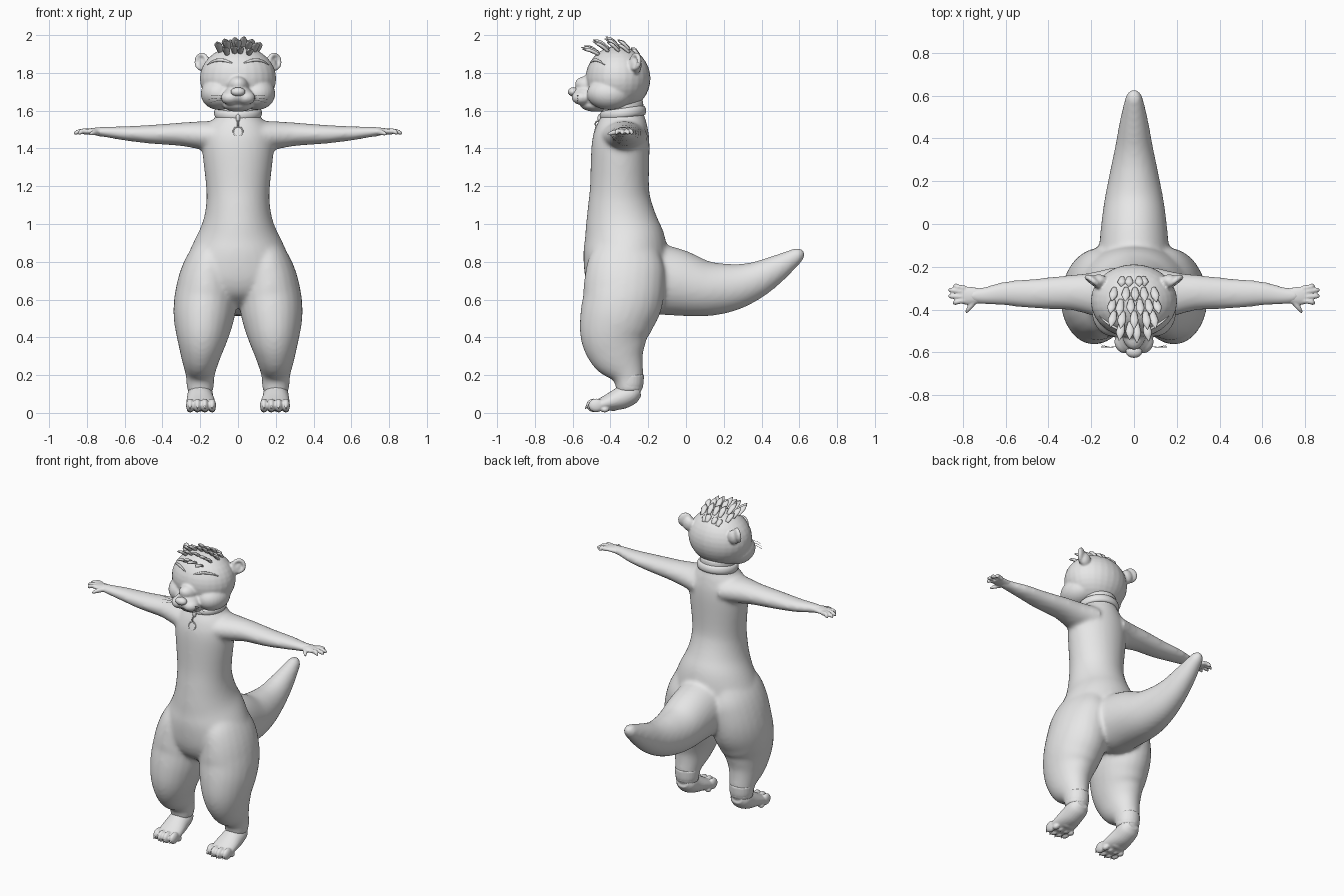
import bpy, bmesh, math, random
from mathutils import Vector, Matrix

random.seed(4)
if "Cube" in bpy.data.objects:
    bpy.data.objects.remove(bpy.data.objects["Cube"])

X, Y, Z = Vector((1, 0, 0)), Vector((0, 1, 0)), Vector((0, 0, 1))
SIDES = (1, -1)

grey = bpy.data.materials.new("plain grey")
grey.use_nodes = True
grey.diffuse_color = (0.8, 0.8, 0.8, 1)
grey.node_tree.nodes["Principled BSDF"].inputs["Base Color"].default_value = (0.8, 0.8, 0.8, 1)


def make(name, bm, voxel=0, smooth=0):
    """Turn a bmesh into an object, optionally fused and softened."""
    bmesh.ops.recalc_face_normals(bm, faces=bm.faces[:])
    for f in bm.faces:
        f.smooth = True
    mesh = bpy.data.meshes.new(name)
    bm.to_mesh(mesh)
    bm.free()
    mesh.materials.append(grey)
    obj = bpy.data.objects.new(name, mesh)
    bpy.context.collection.objects.link(obj)
    if voxel:
        fuse = obj.modifiers.new("fuse", "REMESH")
        fuse.mode = "VOXEL"
        fuse.voxel_size = voxel
        fuse.use_smooth_shade = True
        soft = obj.modifiers.new("soften", "SMOOTH")
        soft.factor = 0.5
        soft.iterations = smooth
    return obj


def loft(bm, rows, side=X, seg=24, steps=4):
    """Skin elliptical rings (x, y, z, side radius, other radius) along a smooth path."""
    rows = [Vector(r) for r in rows]
    pts = []
    for i in range(len(rows) - 1):
        p0, p1 = rows[max(i - 1, 0)], rows[i]
        p2, p3 = rows[i + 1], rows[min(i + 2, len(rows) - 1)]
        for k in range(steps):
            t = k / steps
            pts.append((p1 * 2 + (p2 - p0) * t + (p0 * 2 - p1 * 5 + p2 * 4 - p3) * t ** 2
                        + (p1 * 3 - p0 - p2 * 3 + p3) * t ** 3) * 0.5)
    pts.append(rows[-1])
    loops = []
    for i, p in enumerate(pts):
        a, b = pts[max(i - 1, 0)], pts[min(i + 1, len(pts) - 1)]
        tan = (Vector(b[:3]) - Vector(a[:3])).normalized()
        up = tan.cross(side).normalized()
        across = up.cross(tan)
        ring_verts = []
        for k in range(seg):
            ang = math.tau * k / seg
            ring_verts.append(bm.verts.new(Vector(p[:3]) + across * math.cos(ang) * max(p[3], 0.001)
                                           + up * math.sin(ang) * max(p[4], 0.001)))
        loops.append(ring_verts)
    for a, b in zip(loops, loops[1:]):
        for k in range(seg):
            n = (k + 1) % seg
            bm.faces.new((a[k], a[n], b[n], b[k]))
    bm.faces.new(loops[0])
    bm.faces.new(loops[-1])


def ball(bm, loc, size, axis=Z):
    m = Matrix.Translation(loc) @ axis.to_track_quat("Z", "Y").to_matrix().to_4x4()
    bmesh.ops.create_uvsphere(bm, u_segments=28, v_segments=18, radius=1,
                              matrix=m @ Matrix.Diagonal((*size, 1)))


def ring(bm, loc, axis, radii, tube, n=40, m=12):
    """Torus with elliptical outline and elliptical tube."""
    mat = Matrix.Translation(loc) @ axis.to_track_quat("Z", "Y").to_matrix().to_4x4()
    grid = []
    for i in range(n):
        a = math.tau * i / n
        row = []
        for j in range(m):
            b = math.tau * j / m
            d = tube[0] * math.cos(b)
            row.append(bm.verts.new(mat @ Vector(((radii[0] + d) * math.cos(a),
                                                  (radii[1] + d) * math.sin(a), tube[1] * math.sin(b)))))
        grid.append(row)
    for i in range(n):
        for j in range(m):
            p, q, k = grid[i], grid[(i + 1) % n], (j + 1) % m
            bm.faces.new((p[j], q[j], q[k], p[k]))


# Body: torso, tail, arms and legs fused into one soft skin
bm = bmesh.new()
loft(bm, [(0, -.335, 1.66, .11, .11), (0, -.335, 1.58, .112, .112), (0, -.335, 1.54, .145, .127),
          (0, -.34, 1.48, .18, .145), (0, -.347, 1.4, .19, .154), (0, -.352, 1.2, .169, .156),
          (0, -.35, 1.1, .169, .17), (0, -.34, 1.0, .19, .193), (0, -.325, .9, .237, .217),
          (0, -.32, .8, .278, .222), (0, -.32, .7, .29, .21), (0, -.32, .62, .24, .17),
          (0, -.32, .56, .1, .08)], seg=36)
loft(bm, [(0, -.26, .76, .15, .17), (0, -.17, .715, .165, .185), (0, -.05, .69, .158, .177),
          (0, .1, .658, .14, .148), (0, .24, .665, .113, .126), (0, .36, .7, .088, .1),
          (0, .47, .758, .068, .075), (0, .56, .815, .048, .05), (0, .6, .842, .036, .037),
          (0, .622, .856, .016, .016)], seg=32)
for s in SIDES:
    loft(bm, [(s * .1, -.33, 1.465, .13, .08), (s * .2, -.325, 1.47, .1, .074),
              (s * .3, -.32, 1.475, .082, .062), (s * .46, -.325, 1.475, .07, .05),
              (s * .6, -.325, 1.48, .057, .038), (s * .7, -.335, 1.487, .041, .028),
              (s * .77, -.335, 1.49, .035, .022)], side=Y)
    loft(bm, [(s * .12, -.3, .9, .09, .15), (s * .145, -.315, .8, .13, .2),
              (s * .165, -.325, .7, .152, .213), (s * .172, -.335, .6, .166, .213),
              (s * .182, -.365, .5, .16, .198), (s * .19, -.378, .4, .137, .18),
              (s * .198, -.355, .3, .105, .147), (s * .2, -.308, .2, .077, .085),
              (s * .2, -.298, .11, .07, .07)])
make("body", bm, 0.012, 10)

# Hands with four fingers and a thumb
for s, name in zip(SIDES, ("left", "right")):
    bm = bmesh.new()
    loft(bm, [(s * .72, -.335, 1.488, .035, .022), (s * .77, -.335, 1.49, .042, .018),
              (s * .82, -.33, 1.488, .04, .013)], side=Y)
    for y0, y1, x1 in ((-.3, -.288, .845), (-.318, -.308, .868), (-.34, -.337, .868), (-.358, -.368, .848)):
        loft(bm, [(s * .79, y0, 1.49, .013, .014), (s * .825, (y0 + y1) / 2, 1.492, .012, .013),
                  (s * (x1 - .012), y1, 1.484, .011, .011), (s * x1, y1, 1.476, .003, .003)], Y, 12)
    loft(bm, [(s * .745, -.36, 1.487, .016, .014), (s * .768, -.39, 1.482, .013, .012),
              (s * .785, -.415, 1.474, .005, .005)], Z, 12)
    make(name + "_hand", bm, 0.005, 2)

    # Feet with rounded toes
    bm = bmesh.new()
    loft(bm, [(s * .2, -.3, .2, .074, .078), (s * .2, -.296, .14, .07, .07), (s * .2, -.292, .1, .05, .05)])
    loft(bm, [(s * .2, -.245, .118, .04, .03), (s * .2, -.28, .107, .064, .055), (s * .2, -.34, .08, .07, .06),
              (s * .197, -.41, .055, .077, .045), (s * .195, -.47, .038, .076, .03)])
    for i in range(4):
        x, inner = s * (.137 + .039 * i), i in (1, 2)
        ball(bm, (x, -.475 - .012 * inner, .04), (.021, .042, .036))
        ball(bm, (x, -.43, .018), (.018, .022, .016))
    ball(bm, (s * .196, -.385, .03), (.045, .03, .02))
    make(name + "_foot", bm, 0.006, 2)

    # Toe claws
    bm = bmesh.new()
    for i in range(4):
        x, y = s * (.137 + .039 * i), -.5 - .012 * (i in (1, 2))
        loft(bm, [(x, y, .04, .009, .009), (x, y - .013, .034, .007, .007), (x, y - .022, .02, .001, .001)], seg=8)
    make(name + "_toe_claws", bm)

# Head: skull, cheeks, muzzle, jaw and cupped ears
bm = bmesh.new()
ball(bm, (0, -.36, 1.77), (.202, .172, .172))
ball(bm, (0, -.525, 1.68), (.08, .082, .052))
ball(bm, (0, -.49, 1.725), (.06, .1, .055), Vector((0, .25, 1)))
ball(bm, (0, -.475, 1.63), (.08, .085, .036))
for s in SIDES:
    ball(bm, (s * .1, -.405, 1.69), (.097, .12, .086))
    ball(bm, (s * .04, -.55, 1.668), (.052, .055, .038))
    axis = Vector((s * .6, -.8, .1))
    ring(bm, (s * .193, -.268, 1.86), axis, (.033, .037), (.012, .013))
    ball(bm, (s * .187, -.26, 1.857), (.036, .04, .012), axis)
    ball(bm, (s * .165, -.265, 1.84), (.04, .03, .045))
make("head", bm, 0.007, 6)

# Nose
bm = bmesh.new()
ball(bm, (0, -.597, 1.7), (.038, .028, .024))
make("nose", bm)

# Eyes, eyelids, brows and whiskers
eyes, lids, brows, whiskers = (bmesh.new() for _ in range(4))
for s in SIDES:
    look = Vector((s * .38, -.92, .05))
    ball(eyes, (s * .09, -.452, 1.783), (.047, .051, .05), look)
    ring(lids, (s * .096, -.472, 1.783), look, (.048, .05), (.008, .009))
    loft(brows, [(s * .03, -.507, 1.852, .003, .003), (s * .085, -.486, 1.868, .006, .009),
                 (s * .13, -.458, 1.862, .005, .007), (s * .162, -.43, 1.843, .002, .002)], Y, 8)
    for k in (-1, 0, 1):
        loft(whiskers, [(s * .06, -.57, 1.665 + .008 * k, .0015, .0015),
                        (s * .11, -.575, 1.667 + .014 * k, .0012, .0012),
                        (s * .155, -.57 + .006 * k, 1.66 + .02 * k, .001, .001)], Y, 5)
make("eyes", eyes)
make("eyelids", lids)
make("brows", brows)
make("whiskers", whiskers)

# Hair: rows of leaf-shaped locks sweeping up and forward
bm = bmesh.new()
rows = ((-.25, .05, .055, 4), (-.3, .085, .08, 5), (-.355, .1, .09, 6), (-.41, .09, .1, 5), (-.46, .055, .1, 4))
for j, (y, half, length, count) in enumerate(rows):
    for i in range(count):
        x = half * (2 * i / (count - 1) - 1) + random.uniform(-.008, .008)
        z = 1.765 + .172 * math.sqrt(1 - (x / .202) ** 2 - ((y + .36) / .172) ** 2)
        lift = .62 - .16 * max(j - 2, 0) + random.uniform(-.1, .1)
        d = Vector((x * 2, -.8, lift)).normalized() * length * random.uniform(.88, 1.05)
        base = Vector((x, y, z))
        mid, end = base + d * .5 + Z * .008, base + d
        loft(bm, [(*base, .012, .008), (*mid, .02, .01), (*(base + d * .8 + Z * .004), .011, .006),
                  (*end, .001, .001)], seg=8, steps=3)
make("hair_locks", bm)

# Collar with a clasp and hanging ring
bm = bmesh.new()
ring(bm, (0, -.333, 1.587), Vector((0, -.14, 1)), (.112, .108), (.015, .026))
make("collar", bm)
bm = bmesh.new()
ball(bm, (0, -.458, 1.56), (.012, .01, .022))
ring(bm, (0, -.468, 1.53), X, (.012, .014), (.004, .004), 20, 8)
ring(bm, (0, -.482, 1.49), Vector((0, -1, .25)), (.025, .025), (.004, .004), 28, 8)
make("collar_tag_ring", bm)
